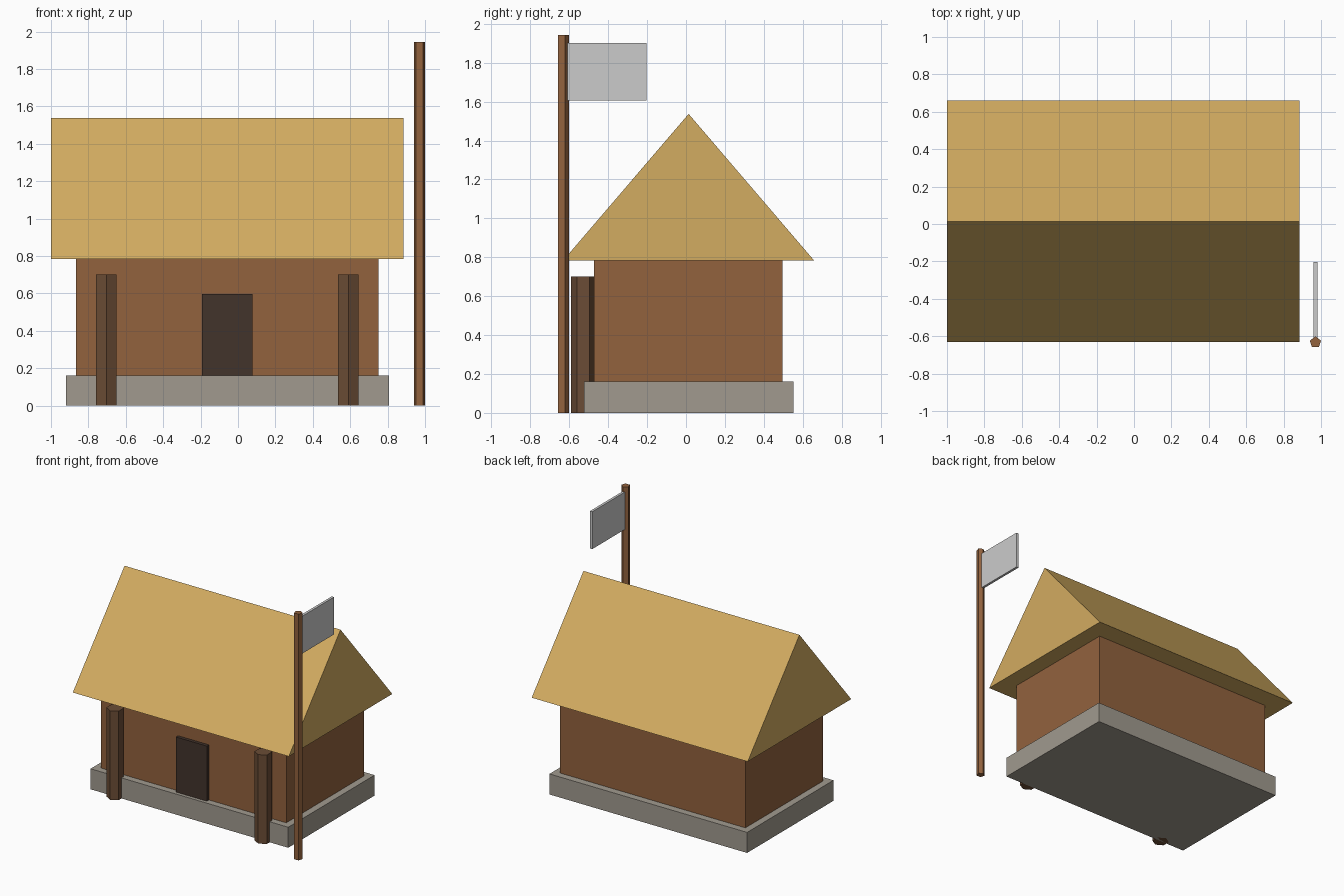
import bpy, bmesh
from mathutils import Color, Matrix

if "Cube" in bpy.data.objects:
    bpy.data.objects.remove(bpy.data.objects["Cube"])


def material(name, rgb):
    m = bpy.data.materials.new(name)
    m.diffuse_color = (*Color(rgb).from_srgb_to_scene_linear(), 1)
    m.use_nodes = True
    m.node_tree.nodes["Principled BSDF"].inputs["Base Color"].default_value = m.diffuse_color
    return m


STONE = material("stone", (0.63, 0.605, 0.56))
CLAY = material("clay", (0.573, 0.385, 0.242))
THATCH = material("thatch", (0.825, 0.673, 0.38))
DARK = material("dark_wood", (0.26, 0.20, 0.17))
TIMBER = material("timber", (0.42, 0.30, 0.21))


def finish(name, bm, mat):
    bmesh.ops.recalc_face_normals(bm, faces=bm.faces)
    me = bpy.data.meshes.new(name)
    bm.to_mesh(me)
    bm.free()
    ob = bpy.data.objects.new(name, me)
    bpy.context.collection.objects.link(ob)
    if mat:
        me.materials.append(mat)
    return ob


def box(name, x, y, z, mat=None):
    bm = bmesh.new()
    size = [b - a for a, b in (x, y, z)]
    mid = [(a + b) / 2 for a, b in (x, y, z)]
    bmesh.ops.create_cube(bm, size=1, matrix=Matrix.Translation(mid) @ Matrix.Diagonal((*size, 1)))
    return finish(name, bm, mat)


def column(name, x, y, r, h, sides, mat):
    bm = bmesh.new()
    bmesh.ops.create_cone(bm, cap_ends=True, segments=sides, radius1=r, radius2=r,
                          depth=h, matrix=Matrix.Translation((x, y, h / 2)))
    return finish(name, bm, mat)


def prism(name, x0, x1, profile, mat):
    bm = bmesh.new()
    face = bm.faces.new([bm.verts.new((x0, y, z)) for y, z in profile])
    new = bmesh.ops.extrude_face_region(bm, geom=[face])["geom"]
    bmesh.ops.translate(bm, vec=(x1 - x0, 0, 0),
                        verts=[v for v in new if isinstance(v, bmesh.types.BMVert)])
    return finish(name, bm, mat)


# House body
box("foundation", (-0.92, 0.806), (-0.525, 0.552), (0, 0.162), STONE)
box("walls", (-0.866, 0.752), (-0.472, 0.496), (0.162, 0.783), CLAY)
box("door", (-0.193, 0.077), (-0.498, -0.455), (0.162, 0.597), DARK)

# Gable roof
prism("roof", -1.0, 0.886, [(-0.632, 0.783), (0.659, 0.783), (0.0135, 1.537)], THATCH)

# Six-sided porch posts
for side, x in (("left", -0.704), ("right", 0.590)):
    column("porch_post_" + side, x, -0.528, 0.0625, 0.702, 6, TIMBER)

# Five-sided flagpole and flag
column("flagpole", 0.97, -0.633, 0.0315, 1.943, 5, CLAY)
box("flag", (0.96, 0.98), (-0.61, -0.202), (1.607, 1.902))
